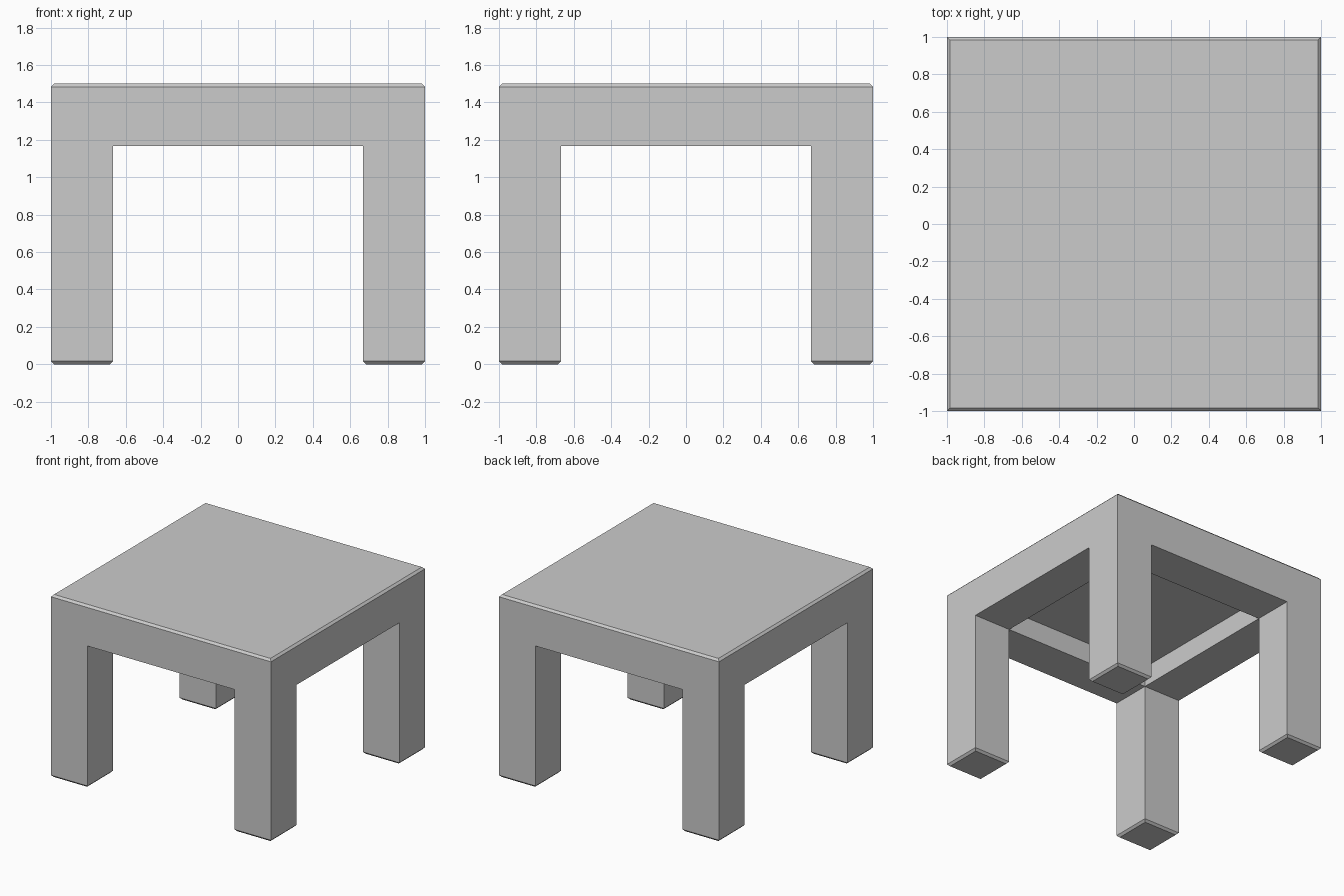
import bpy, bmesh

if "Cube" in bpy.data.objects:
    bpy.data.objects.remove(bpy.data.objects["Cube"])

HALF, INNER = 1.0, 0.667            # outer half width, inner face of legs and apron
TOP, APRON, CEILING = 1.5, 1.167, 1.333
CHAMFER = 0.017

bm = bmesh.new()


def extrude_faces(faces, z):
    """Extrude each face on its own to height z, leaving no inner face behind."""
    for face in faces:
        out = bmesh.ops.extrude_face_region(bm, geom=[face])["geom"]
        for v in out:
            if isinstance(v, bmesh.types.BMVert):
                v.co.z = z
        if face.is_valid:
            bmesh.ops.delete(bm, geom=[face], context='FACES_ONLY')


# underside: three by three grid of corners, aprons and centre
bmesh.ops.create_grid(bm, x_segments=3, y_segments=3, size=HALF)
for v in bm.verts:
    for axis in (0, 1):
        if abs(v.co[axis]) < 0.5:
            v.co[axis] = INNER if v.co[axis] > 0 else -INNER
    v.co.z = APRON
centre = [f for f in bm.faces if f.calc_center_median().xy.length < 0.1]
corners = [f for f in bm.faces
           if min(abs(c) for c in f.calc_center_median().xy) > INNER]

# outer sides and table top
rim = [e for e in bm.edges if e.is_boundary]
out = bmesh.ops.extrude_edge_only(bm, edges=rim)["geom"]
for v in out:
    if isinstance(v, bmesh.types.BMVert):
        v.co.z = TOP
bmesh.ops.holes_fill(bm, edges=[e for e in bm.edges if e.is_boundary], sides=0)

# hollow underside and four legs
extrude_faces(centre, CEILING)
extrude_faces(corners, 0)
bmesh.ops.recalc_face_normals(bm, faces=bm.faces[:])

# merge flush faces, then chamfer the top rim and the feet
bmesh.ops.dissolve_limit(bm, angle_limit=0.01, verts=bm.verts[:], edges=bm.edges[:])
edges = [e for e in bm.edges
         if all(v.co.z > TOP - 0.001 for v in e.verts)
         or all(v.co.z < 0.001 for v in e.verts)]
bmesh.ops.bevel(bm, geom=edges, offset=CHAMFER, offset_type='OFFSET',
                segments=1, profile=0.5, affect='EDGES')
bmesh.ops.recalc_face_normals(bm, faces=bm.faces[:])

mesh = bpy.data.meshes.new("table")
bm.to_mesh(mesh)
bm.free()
bpy.context.collection.objects.link(bpy.data.objects.new("table", mesh))
